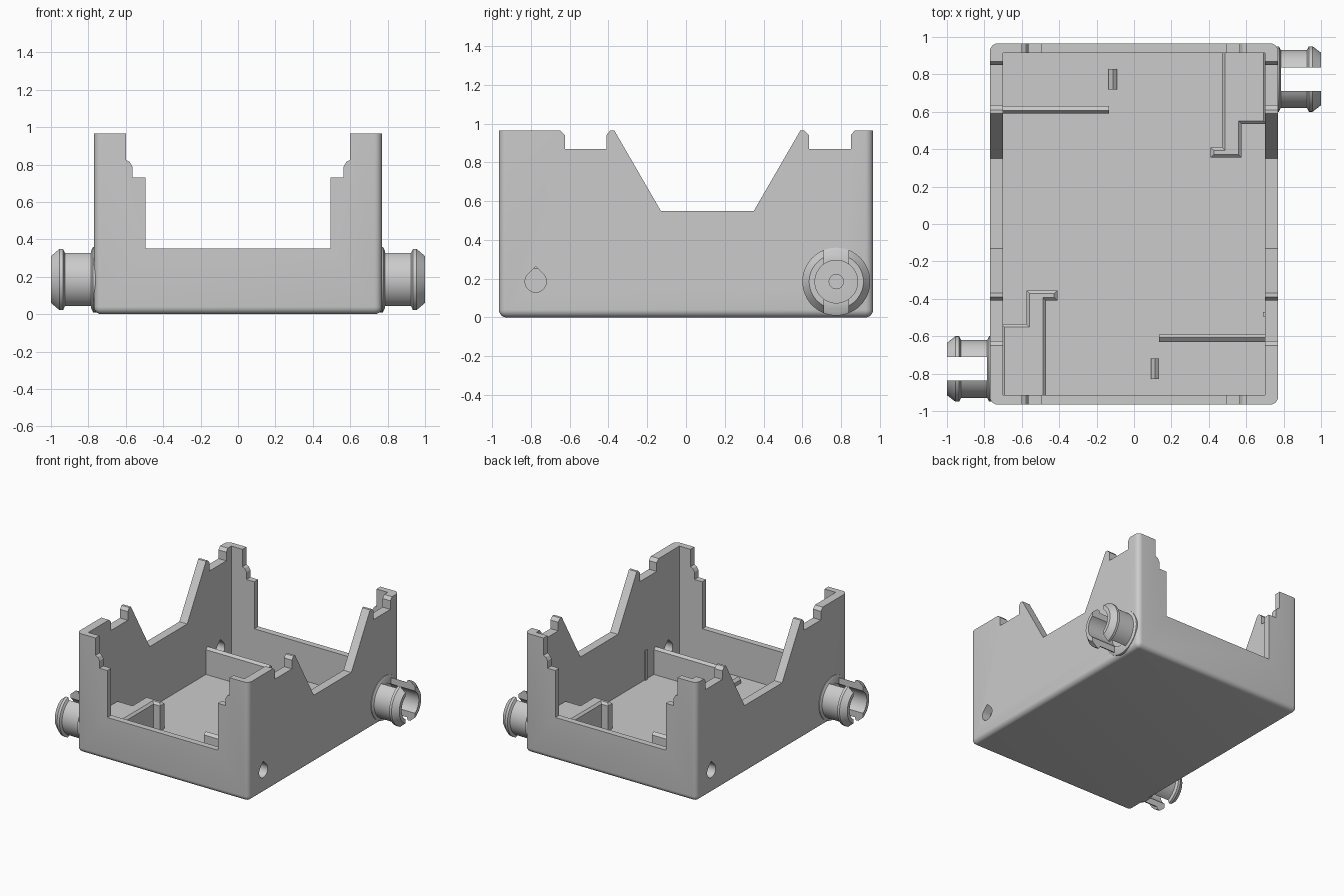
import bpy, bmesh, math
from mathutils import Matrix, Vector

cube = bpy.data.objects.get("Cube")
if cube:
    bpy.data.objects.remove(cube, do_unlink=True)

grey = bpy.data.materials.new("plain grey")
grey.use_nodes = True
colour = (0.6, 0.6, 0.6, 1)
grey.diffuse_color = colour
grey.node_tree.nodes["Principled BSDF"].inputs["Base Color"].default_value = colour

HALF_X, HALF_Y, TOP = 0.77, 0.965, 0.965
WALL_X, WALL_Y, FLOOR = 0.70, 0.915, 0.05
PORT_Y, PORT_Z = 0.775, 0.185
AXES = {"x": lambda u, v, w: (w, u, v),
        "y": lambda u, v, w: (u, w, v),
        "z": lambda u, v, w: (u, v, w)}


def to_object(name, bm, turned=False):
    if turned:
        bm.transform(Matrix.Rotation(math.pi, 4, "Z"))
    bmesh.ops.recalc_face_normals(bm, faces=bm.faces)
    mesh = bpy.data.meshes.new(name)
    bm.to_mesh(mesh)
    bm.free()
    mesh.materials.append(grey)
    obj = bpy.data.objects.new(name, mesh)
    bpy.context.collection.objects.link(obj)
    return obj


def prism(name, profile, axis, start, end, turned=False):
    """Extrude a flat profile along an axis."""
    bm = bmesh.new()
    rings = [[bm.verts.new(AXES[axis](u, v, w)) for u, v in profile] for w in (start, end)]
    for ring in rings:
        bm.faces.new(ring)
    n = len(profile)
    for i in range(n):
        j = (i + 1) % n
        bm.faces.new((rings[0][i], rings[0][j], rings[1][j], rings[1][i]))
    return to_object(name, bm, turned)


def box(name, lo, hi, turned=False):
    corners = [(lo[0], lo[1]), (hi[0], lo[1]), (hi[0], hi[1]), (lo[0], hi[1])]
    return prism(name, corners, "z", lo[2], hi[2], turned)


def cut(obj, cutter):
    mod = obj.modifiers.new("cut", "BOOLEAN")
    mod.operation = "DIFFERENCE"
    mod.solver = "EXACT"
    mod.object = cutter
    activate(obj)
    bpy.ops.object.modifier_apply(modifier=mod.name)
    bpy.data.objects.remove(cutter, do_unlink=True)


def activate(obj):
    bpy.ops.object.select_all(action="DESELECT")
    obj.select_set(True)
    bpy.context.view_layer.objects.active = obj


def smooth(obj):
    activate(obj)
    bpy.ops.object.shade_smooth_by_angle(angle=math.radians(30))


def arc(cy, cz, radius, first, last, steps):
    angles = [math.radians(first + (last - first) * i / steps) for i in range(steps + 1)]
    return [(cy + radius * math.cos(a), cz + radius * math.sin(a)) for a in angles]


def revolve(name, profile, turned):
    """Turn an (x, radius) outline around the port axis."""
    bm = bmesh.new()
    count = 48
    rings = []
    for i in range(count):
        a = 2 * math.pi * i / count
        rings.append([bm.verts.new((x, PORT_Y + r * math.cos(a), PORT_Z + r * math.sin(a)))
                      for x, r in profile])
    n = len(profile)
    for i in range(count):
        a, b = rings[i], rings[(i + 1) % count]
        for k in range(n):
            m = (k + 1) % n
            bm.faces.new((a[k], a[m], b[m], b[k]))
    return to_object(name, bm, turned)


# Tray body with rounded bottom and upright edges
bm = bmesh.new()
bmesh.ops.create_cube(bm, size=1)
bm.transform(Matrix.Translation((0, 0, TOP / 2)) @ Matrix.Diagonal((2 * HALF_X, 2 * HALF_Y, TOP, 1)))
edges = [e for e in bm.edges if min(v.co.z for v in e.verts) < 0.01]
bmesh.ops.bevel(bm, geom=edges, offset=0.04, segments=6, profile=0.5, affect="EDGES")
tray = to_object("tray_body", bm)
cut(tray, box("cavity", (-WALL_X, -WALL_Y, FLOOR), (WALL_X, WALL_Y, 1.2)))

# Openings in the side walls: wide notch and two small ones
valley = [(-0.37, TOP), (-0.13, 0.55), (0.35, 0.55), (0.59, TOP), (0.59, 1.2), (-0.37, 1.2)]
cut(tray, prism("valley", valley, "x", -1, 1))
for a, b in ((-0.625, -0.41), (0.635, 0.85)):
    notch = [(a - 0.025, 1.2), (a - 0.025, TOP), (a, 0.94), (a, 0.87),
             (b, 0.87), (b, 0.94), (b + 0.02, TOP), (b + 0.02, 1.2)]
    cut(tray, prism("notch", notch, "x", -1, 1))

# Stepped opening in the front and back walls
steps = [(0.495, 0.35), (0.495, 0.73), (0.565, 0.73), (0.565, 0.79),
         (0.58, 0.815), (0.6, 0.825), (0.6, 1.2)]
opening = steps + [(-x, z) for x, z in reversed(steps)]
cut(tray, prism("opening", opening, "y", -1.2, 1.2))

# Teardrop holes and the small bores behind the ports
for turned in (False, True):
    drop = arc(-PORT_Y, PORT_Z, 0.055, 135, 405, 27) + [(-PORT_Y, PORT_Z + 0.078)]
    cut(tray, prism("teardrop", drop, "x", 0.6, 0.9, turned))
    bore = arc(PORT_Y, PORT_Z, 0.037, 0, 345, 23)
    cut(tray, prism("bore", bore, "x", 0.6, 0.9, turned))
smooth(tray)

# Parts that repeat after a half turn
port_outline = [(0.75, 0.175), (0.775, 0.175), (0.785, 0.155), (0.925, 0.155), (0.935, 0.175),
                (0.955, 0.175), (1.0, 0.14), (1.0, 0.11), (0.75, 0.11)]
block_outline = [(-0.71, -0.93), (-0.47, -0.93), (-0.47, -0.41), (-0.41, -0.41),
                 (-0.41, -0.355), (-0.575, -0.355), (-0.575, -0.535), (-0.71, -0.535)]
ridge = [(0.59, 0.04), (0.63, 0.04), (0.63, 0.25), (0.607, 0.27), (0.59, 0.25)]
bump = [(-0.135, 0.04), (-0.09, 0.04), (-0.09, 0.08), (-0.112, 0.1), (-0.135, 0.08)]
for turned, side in ((False, "left"), (True, "right")):
    # Slotted snap port
    port = revolve("snap_port_" + side, port_outline, turned)
    cut(port, box("slot", (0.785, PORT_Y - 0.063, -0.2), (1.1, PORT_Y + 0.063, 0.6), turned))
    smooth(port)

    # Stepped corner block with a chamfered top
    block = prism("corner_block_" + side, block_outline, "z", 0.04, 0.27, turned)
    bm = bmesh.new()
    bm.from_mesh(block.data)
    rim = [e for e in bm.edges if all(v.co.z > 0.26 for v in e.verts)]
    bmesh.ops.bevel(bm, geom=rim, offset=0.017, segments=1, affect="EDGES")
    bm.to_mesh(block.data)
    bm.free()

    # Floor divider and locating bump
    prism("floor_divider_" + side, ridge, "x", -0.71, -0.135, turned)
    prism("floor_bump_" + side, bump, "y", 0.72, 0.83, turned)

# Thin strip on the inner side wall
box("wall_strip", (0.69, -0.495, 0.04), (0.71, -0.47, 0.29))
